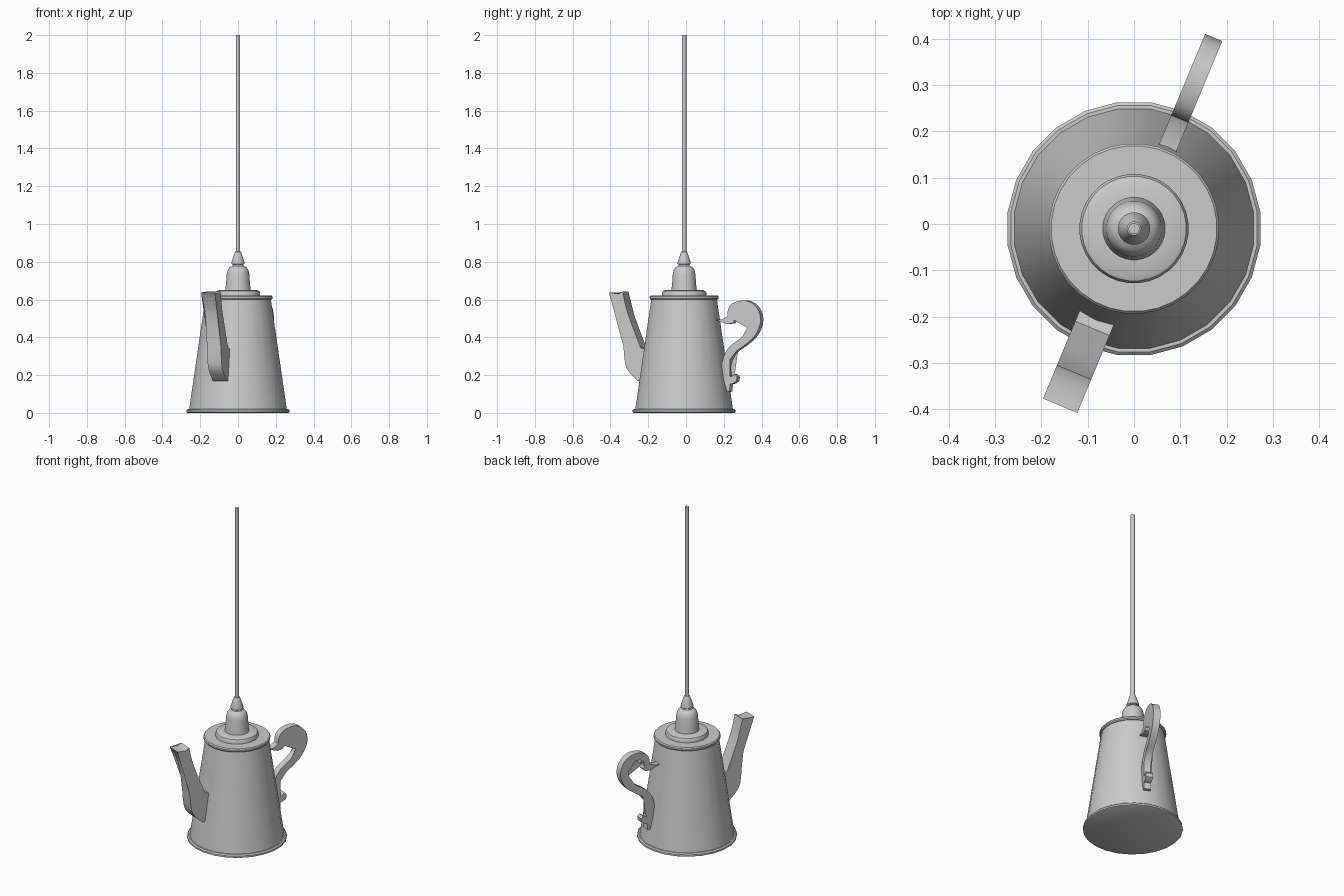
import bpy, bmesh, math
from mathutils import Vector

cube = bpy.data.objects.get("Cube")
if cube:
    bpy.data.objects.remove(cube)

AXIS_Y = -0.01
RADIAL = Vector((0.385, 0.923, 0))      # handle direction, spout is opposite
SIDE = Vector((0.923, -0.385, 0))

grey = bpy.data.materials.new("light grey")
grey.use_nodes = True
COLOUR = (0.6, 0.6, 0.6, 1)
grey.diffuse_color = COLOUR
grey.node_tree.nodes["Principled BSDF"].inputs["Base Color"].default_value = COLOUR


def finish(name, bm, angle=35):
    bmesh.ops.recalc_face_normals(bm, faces=bm.faces)
    mesh = bpy.data.meshes.new(name)
    bm.to_mesh(mesh)
    bm.free()
    mesh.materials.append(grey)
    obj = bpy.data.objects.new(name, mesh)
    bpy.context.collection.objects.link(obj)
    bpy.ops.object.select_all(action='DESELECT')
    obj.select_set(True)
    bpy.context.view_layer.objects.active = obj
    bpy.ops.object.shade_smooth_by_angle(angle=math.radians(angle))
    return obj


def lathe(name, profile, sides):
    """Closed solid of revolution from (radius, height) points."""
    bm = bmesh.new()
    rings = []
    for r, z in profile:
        turn = [2 * math.pi * (i + 0.5) / sides for i in range(sides)]
        rings.append([bm.verts.new((r * math.cos(a), AXIS_Y + r * math.sin(a), z)) for a in turn])
    for low, high in zip(rings, rings[1:]):
        for i in range(sides):
            j = (i + 1) % sides
            bm.faces.new((low[i], low[j], high[j], high[i]))
    bm.faces.new(rings[0])
    bm.faces.new(rings[-1])
    return finish(name, bm)


def plate(name, outline, width, direction):
    """Outline of (radius, height) points extruded across the radial plane."""
    bm = bmesh.new()
    centre = Vector((0, AXIS_Y, 0))
    sides = []
    for s in (-0.5, 0.5):
        sides.append([bm.verts.new(centre + direction * r + SIDE * (s * width) + Vector((0, 0, z)))
                      for r, z in outline])
    a, b = sides
    for i in range(len(a)):
        j = (i + 1) % len(a)
        bm.faces.new((a[i], a[j], b[j], b[i]))
    caps = [bm.faces.new(a), bm.faces.new(b)]
    bmesh.ops.triangulate(bm, faces=caps)
    return finish(name, bm)


def spline(points, steps=3):
    """Catmull-Rom curve through the points."""
    pts = [Vector(p) for p in points]
    pts = [pts[0]] + pts + [pts[-1]]
    out = []
    for p, q, r, s in zip(pts, pts[1:], pts[2:], pts[3:]):
        for k in range(steps):
            t = k / steps
            out.append(0.5 * (2 * q + (r - p) * t + (2 * p - 5 * q + 4 * r - s) * t * t
                              + (3 * q - p - 3 * r + s) * t ** 3))
    return out + [pts[-1]]


def ribbon(path):
    """Outline around a path of (radius, height, half thickness)."""
    pts = spline(path)
    left, right = [], []
    for i, p in enumerate(pts):
        d = pts[min(i + 1, len(pts) - 1)] - pts[max(i - 1, 0)]
        n = Vector((-d.y, d.x)).normalized() * p.z
        left.append((p.x + n.x, p.y + n.y))
        right.append((p.x - n.x, p.y - n.y))
    return left + right[::-1]


# Pot with its rolled rims
lathe("pot_body", [(0.262, 0.01), (0.174, 0.61)], 24)
lathe("base_rim", [(0.268, 0), (0.275, 0.004), (0.275, 0.014), (0.268, 0.02), (0.25, 0.02)], 24)
lathe("top_rim", [(0.17, 0.6), (0.179, 0.6), (0.184, 0.606), (0.184, 0.615),
                  (0.179, 0.621), (0.1, 0.621)], 32)

# Lid, lamp holder bell and cord grip
lathe("lid", [(0.118, 0.615), (0.118, 0.636), (0.113, 0.645), (0.1, 0.65), (0.06, 0.652)], 32)
lathe("lamp_holder", [(0.068, 0.648), (0.064, 0.68), (0.06, 0.735), (0.055, 0.757),
                      (0.045, 0.771), (0.03, 0.778), (0.026, 0.79)], 32)
lathe("cord_grip", [(0.03, 0.785), (0.035, 0.789), (0.035, 0.796), (0.019, 0.845),
                    (0.015, 0.853), (0.01, 0.855)], 24)
lathe("cord", [(0.012, 0.84), (0.012, 2.0)], 16)

# Spout
outer = spline([(0.25, 0.17), (0.298, 0.215), (0.322, 0.265), (0.336, 0.4),
                (0.357, 0.53), (0.395, 0.61), (0.414, 0.637)][::-1] and
               [(0.25, 0.17), (0.298, 0.215), (0.322, 0.265), (0.336, 0.4),
                (0.357, 0.53), (0.395, 0.61), (0.414, 0.637)])
inner = spline([(0.336, 0.642), (0.314, 0.55), (0.276, 0.45), (0.233, 0.345)])
spout = [tuple(p) for p in outer] + [(0.36, 0.63)] + [tuple(p) for p in inner]
plate("spout", spout + [(0.2, 0.335), (0.22, 0.17)], 0.08, -RADIAL)

# Scrolled handle: ribbon, horn touching the pot, and lower leaf
plate("handle", ribbon([(0.272, 0.495, 0.016), (0.281, 0.55, 0.019), (0.322, 0.571, 0.021),
                        (0.374, 0.568, 0.023), (0.412, 0.53, 0.026), (0.419, 0.476, 0.026),
                        (0.39, 0.418, 0.024), (0.34, 0.374, 0.022), (0.285, 0.337, 0.021),
                        (0.253, 0.29, 0.02), (0.242, 0.238, 0.018), (0.252, 0.18, 0.017),
                        (0.262, 0.112, 0.008)]), 0.04, RADIAL)
plate("handle_horn", [(0.186, 0.492), (0.225, 0.494), (0.262, 0.515), (0.29, 0.505),
                      (0.296, 0.488), (0.285, 0.474), (0.25, 0.47), (0.22, 0.482)], 0.04, RADIAL)
plate("handle_curl", [(0.3, 0.56), (0.32, 0.532), (0.305, 0.53), (0.295, 0.54),
                      (0.28, 0.53), (0.275, 0.56)], 0.04, RADIAL)
plate("handle_leaf", [(0.255, 0.205), (0.275, 0.19), (0.298, 0.205), (0.312, 0.19),
                      (0.308, 0.168), (0.288, 0.155), (0.255, 0.15)], 0.04, RADIAL)
